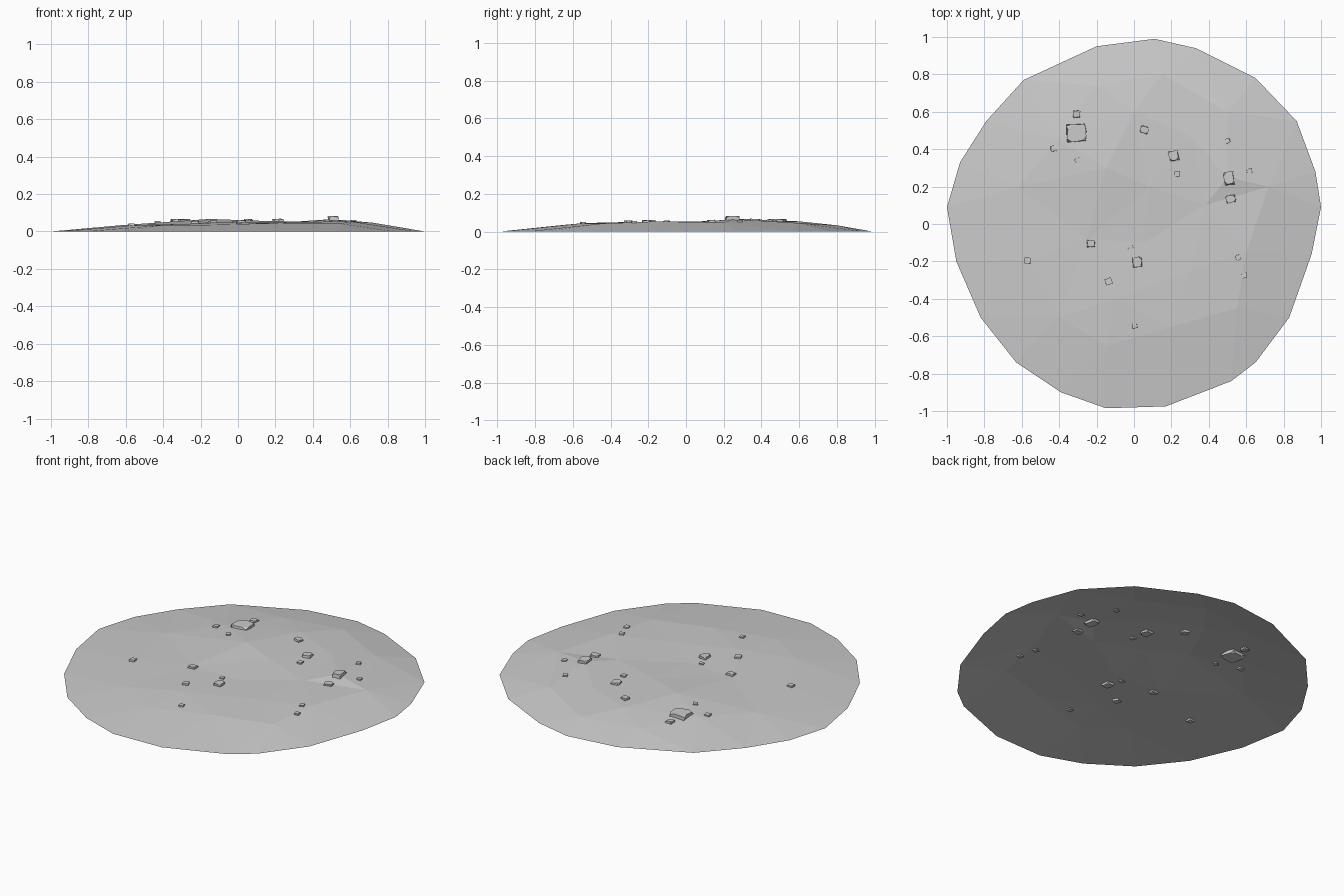
import bpy, bmesh, random
from math import radians
from mathutils import Vector, Matrix
from mathutils.bvhtree import BVHTree
from mathutils.geometry import delaunay_2d_cdt

random.seed(4)
cube = bpy.data.objects.get("Cube")
if cube:
    bpy.data.objects.remove(cube, do_unlink=True)


def material(name, value):
    mat = bpy.data.materials.new(name)
    mat.use_nodes = True
    colour = (value, value, value, 1)
    mat.diffuse_color = colour
    mat.node_tree.nodes["Principled BSDF"].inputs["Base Color"].default_value = colour
    return mat


stone = material("grey stone", 0.6)


def add_object(name, bm):
    mesh = bpy.data.meshes.new(name)
    bm.to_mesh(mesh)
    bm.free()
    mesh.materials.append(stone)
    obj = bpy.data.objects.new(name, mesh)
    bpy.context.collection.objects.link(obj)
    return obj


# Ground: an open, faceted low mound with an irregular rim
rim = [(.11, .99), (.33, .94), (.65, .78), (.87, .55), (.97, .28), (1, .09),
       (.95, -.16), (.83, -.5), (.65, -.74), (.52, -.84), (.17, -.975),
       (-.15, -.985), (-.39, -.9), (-.63, -.74), (-.82, -.5), (-.95, -.2),
       (-1, .09), (-.93, .33), (-.79, .55), (-.59, .77), (-.2, .95)]
hills = [(-.56, -.19, .033), (.3, .47, .052), (-.15, .3, .067), (.08, .2, .058),
         (.38, .1, .052), (.5, .25, .066), (.72, .2, .047), (.6, -.15, .054),
         (.3, -.25, .05), (.05, -.1, .046), (-.25, -.08, .045), (-.1, -.4, .049),
         (.2, -.55, .044), (-.4, -.5, .034), (-.62, .2, .034), (-.4, .45, .048),
         (0, .6, .054), (.5, .6, .045), (.55, -.45, .042), (-.15, -.65, .035),
         (-.2, .74, .034), (.15, .8, .033)]
points = [(x, y, 0) for x, y in rim] + hills
verts2d, _, tris, origins, _, _ = delaunay_2d_cdt(
    [Vector(p[:2]) for p in points], [], [list(range(len(rim)))[::-1]], 1, 1e-5)
bm = bmesh.new()
verts = [bm.verts.new((v.x, v.y, points[o[0]][2])) for v, o in zip(verts2d, origins)]
for tri in tris:
    bm.faces.new([verts[i] for i in tri])
for face in bm.faces:
    face.normal_update()
    if face.normal.z < 0:
        face.normal_flip()
surface = BVHTree.FromBMesh(bm)
add_object("ground_mound", bm)


# Rocks: chipped blocks half sunk in the ground
def add_rock(name, x, y, width, length, height, turn, chipped):
    ground = surface.ray_cast(Vector((x, y, 1)), Vector((0, 0, -1)))[0].z
    bm = bmesh.new()
    bmesh.ops.create_cube(bm, size=1)
    if chipped:
        bmesh.ops.bevel(bm, geom=bm.verts[:], offset=.27, segments=1,
                        affect='VERTICES')
    for v in bm.verts:
        v.co += Vector([random.uniform(-.07, .07) for _ in range(3)])
    bm.transform(Matrix.Translation((x, y, ground))
                 @ Matrix.Rotation(radians(turn), 4, 'Z')
                 @ Matrix.Diagonal((width, length, height, 1)))
    bmesh.ops.triangulate(bm, faces=[f for f in bm.faces if len(f.verts) == 4])
    add_object(name, bm)


boulders = [(-.307, .487, .1, .095, .036, 5), (.508, .245, .052, .07, .032, 8),
            (.213, .363, .05, .05, .026, 10), (.017, -.204, .046, .052, .026, 0),
            (.517, .135, .048, .04, .022, 12), (-.23, -.105, .042, .036, .022, 0),
            (.055, .503, .04, .036, .022, -20), (-.305, .588, .036, .036, .022, 0)]
pebbles = [(-.43, .404, .03, 5), (-.302, .341, .026, 30), (.232, .266, .027, 5),
           (.5, .444, .026, 25), (.618, .284, .026, 10), (-.57, -.195, .032, 3),
           (-.137, -.307, .034, 25), (-.018, -.126, .024, 15), (.557, -.179, .025, 20),
           (.59, -.275, .028, 5), (.003, -.545, .026, 10)]
for i, rock in enumerate(boulders):
    add_rock(f"boulder_{i + 1}", *rock, True)
for i, (x, y, size, turn) in enumerate(pebbles):
    add_rock(f"pebble_{i + 1}", x, y, size, size, size * .6, turn, False)
